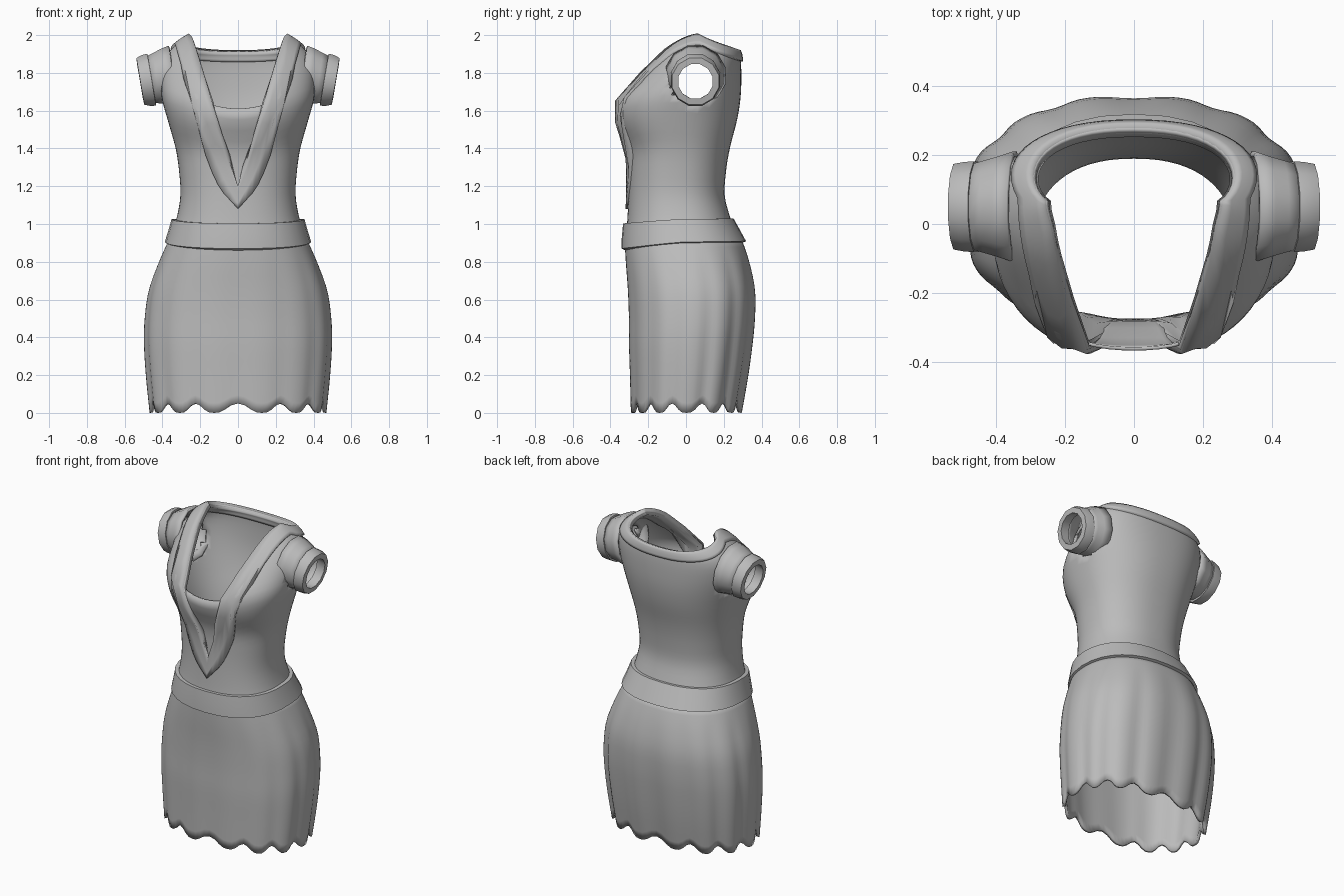
import bpy, bmesh, math

if "Cube" in bpy.data.objects:
    bpy.data.objects.remove(bpy.data.objects["Cube"])

cloth = bpy.data.materials.new("grey_cloth")
cloth.diffuse_color = (0.5, 0.5, 0.5, 1)
cloth.use_nodes = True
cloth.node_tree.nodes["Principled BSDF"].inputs["Base Color"].default_value = cloth.diffuse_color


def curve(table, z):
    """Smooth interpolation of rows (z, a, b, ...)."""
    z = min(max(z, table[0][0]), table[-1][0])
    i = max(k for k in range(len(table) - 1) if table[k][0] <= z)
    p, q = table[i], table[i + 1]
    o, r = table[max(i - 1, 0)], table[min(i + 2, len(table) - 1)]
    h = q[0] - p[0]
    t = (z - p[0]) / h
    out = []
    for k in range(1, len(p)):
        m0 = (q[k] - o[k]) / (q[0] - o[0]) * h
        m1 = (r[k] - p[k]) / (r[0] - p[0]) * h
        out.append((2*t**3 - 3*t*t + 1)*p[k] + (t**3 - 2*t*t + t)*m0
                   + (3*t*t - 2*t**3)*q[k] + (t**3 - t*t)*m1)
    return out


def oval(th, rx, yf, yb, n=2.3):
    """Rounded section; angle 0 faces the front, 90 degrees faces +x."""
    s, c = math.sin(th), math.cos(th)
    x = rx * math.copysign(abs(s) ** (2 / n), s)
    y = (yf + yb) / 2 - (yb - yf) / 2 * math.copysign(abs(c) ** (2 / n), c)
    return x, y


def loft(name, rows, thick, offset=-1, closed=True, keep=None, mirror=False, angle=40):
    """Skin rows of points (each row one loop), then thicken."""
    bm = bmesh.new()
    vs = [[bm.verts.new(p) for p in row] for row in rows]
    n = len(rows[0])
    for a, b in zip(vs, vs[1:]):
        for j in range(n if closed else n - 1):
            k = (j + 1) % n
            f = bm.faces.new((a[j], a[k], b[k], b[j]))
            if keep and not keep(f.calc_center_median()):
                bm.faces.remove(f)
    bmesh.ops.delete(bm, geom=[v for v in bm.verts if not v.link_faces], context='VERTS')
    me = bpy.data.meshes.new(name)
    bm.to_mesh(me)
    bm.free()
    ob = bpy.data.objects.new(name, me)
    bpy.context.collection.objects.link(ob)
    me.materials.append(cloth)
    if thick:
        so = ob.modifiers.new("thickness", 'SOLIDIFY')
        so.thickness, so.offset = thick, offset
    if mirror:
        ob.modifiers.new("mirror", 'MIRROR').use_clip = False
    bpy.ops.object.select_all(action='DESELECT')
    ob.select_set(True)
    bpy.context.view_layer.objects.active = ob
    bpy.ops.object.shade_smooth_by_angle(angle=math.radians(angle))
    return ob


# Bodice sections: z, half width, front y, back y
BODY = [(.97, .345, -.315, .255), (1.03, .325, -.31, .235), (1.15, .305, -.305, .205),
        (1.28, .312, -.305, .212), (1.4, .33, -.315, .232), (1.55, .372, -.378, .27),
        (1.66, .402, -.372, .288), (1.76, .412, -.285, .293), (1.86, .40, -.19, .29),
        (1.92, .36, -.135, .275), (1.97, .30, -.065, .21), (2.0, .25, .0, .13)]
# Neckline half widths by height, inner and outer edge of the collar band
INNER = [(1.2, 0), (1.5, .092), (1.97, .235), (2.0, .256)]
OUTER = [(1.08, 0), (1.2, .10), (1.45, .195), (1.65, .245), (1.97, .335), (2.0, .345)]


def body(th, z):
    return (*oval(th, *curve(BODY, z)), z)


def neck(th, edge, back_z):
    """Height at which the neckline crosses the column at this angle."""
    a = math.acos(max(-1, min(1, math.cos(th))))
    front = min(a, math.pi / 2)
    lo, hi = edge[0][0], 2.0
    for _ in range(30):
        m = (lo + hi) / 2
        if body(front, m)[0] > curve(edge, m)[0]:
            lo = m
        else:
            hi = m
    if a > math.pi / 2:
        t = a / (math.pi / 2) - 1
        lo = back_z + (lo - back_z) * (1 - t) ** 2
    return lo


N = 64
angles = [2 * math.pi * j / N for j in range(N)]
inner = [neck(a, INNER, 1.915) for a in angles]
outer = [neck(a, OUTER, 1.86) for a in angles]


def not_armhole(c):
    return abs(c.x) < .25 or math.hypot(c.y - .05, c.z - 1.76) > .12


# Bodice with open armholes
loft("bodice", [[body(a, .97 + (z - .97) * i / 26) for a, z in zip(angles, inner)]
                for i in range(27)], .015, keep=not_armhole)

# Collar band following the V neckline
loft("collar_band", [[body(a, o + (z - o) * i / 4) for a, o, z in zip(angles, outer, inner)]
                     for i in range(5)], .042, offset=-.4)

# Chest panel filling the lower V
rows = []
for i in range(9):
    row = []
    for j in range(-4, 5):
        z = 1.14 + .47 * i / 8
        z += (i / 8) * .025 * (j / 4) ** 2
        rx, yf, yb = curve(BODY, z)
        x = j / 4 * (curve(INNER, z)[0] + .02)
        ry = (yb - yf) / 2
        row.append((x, (yb + yf) / 2 - ry * (1 - abs(x / rx) ** 2.3) ** (1 / 2.3) + .018, z))
    rows.append(row)
loft("chest_panel", rows, .01, closed=False)


def tube(rings, tilt, n=12):
    """Rings of (x, centre z, half depth, half height) around the arm."""
    out = []
    for x, cz, ry, rz in rings:
        row = []
        for k in range(n):
            a = 2 * math.pi * (k + .5) / n
            dz = rz * math.sin(a)
            row.append((x + tilt * dz, .05 + ry * math.cos(a), cz + dz))
        out.append(row)
    return out


# Short sleeves and their cuffs
loft("sleeve", tube([(.345, 1.785, .165, .165), (.39, 1.78, .15, .152),
                     (.43, 1.772, .138, .138), (.468, 1.765, .127, .128)], .14),
     .015, mirror=True, angle=50)
loft("cuff", tube([(.455, 1.764, .11, .115), (.457, 1.764, .136, .142), (.485, 1.76, .134, .14),
                   (.517, 1.755, .128, .128), (.519, 1.755, .094, .094),
                   (.46, 1.762, .098, .1)], .17), 0, mirror=True, angle=45)

# Belt: dips at the front
rows = []
for rx, yf, yb, z, dip in [(.325, -.31, .235, .93, .02), (.362, -.322, .295, .895, .035),
                           (.388, -.342, .318, .905, .035), (.37, -.34, .288, .96, .03),
                           (.352, -.333, .252, 1.025, .022), (.325, -.31, .235, 1.025, .022)]:
    rows.append([(*oval(a, rx, yf, yb), z - dip * max(0, math.cos(a)) - .004 * min(0, math.cos(a)))
                 for a in angles[::2]])
loft("belt", rows, 0, angle=35)

# Skirt: pleated, with a scalloped hem
SKIRT = [(0, .468, -.295, .30), (.2, .488, -.30, .335), (.37, .498, -.305, .358),
         (.5, .494, -.305, .37), (.65, .472, -.31, .37), (.8, .418, -.32, .338),
         (.93, .36, -.325, .29)]
PLEATS = 14
rows = []
for i in range(19):
    row = []
    for j in range(PLEATS * 8):
        a = 2 * math.pi * j / (PLEATS * 8)
        notch = abs(math.cos(a * PLEATS / 2)) ** 3
        z = .93 * i / 18
        z += .05 * notch * (1 - i / 18) ** 3
        x, y = oval(a, *curve(SKIRT, z))
        deep = .045 * max(0, 1 - z / .85) ** .5 * (.35 + .65 * (1 - math.cos(a)) / 2)
        k = 1 - deep * notch
        row.append((x * k, y * k, z))
    rows.append(row)
loft("skirt", rows, .018, angle=40)
